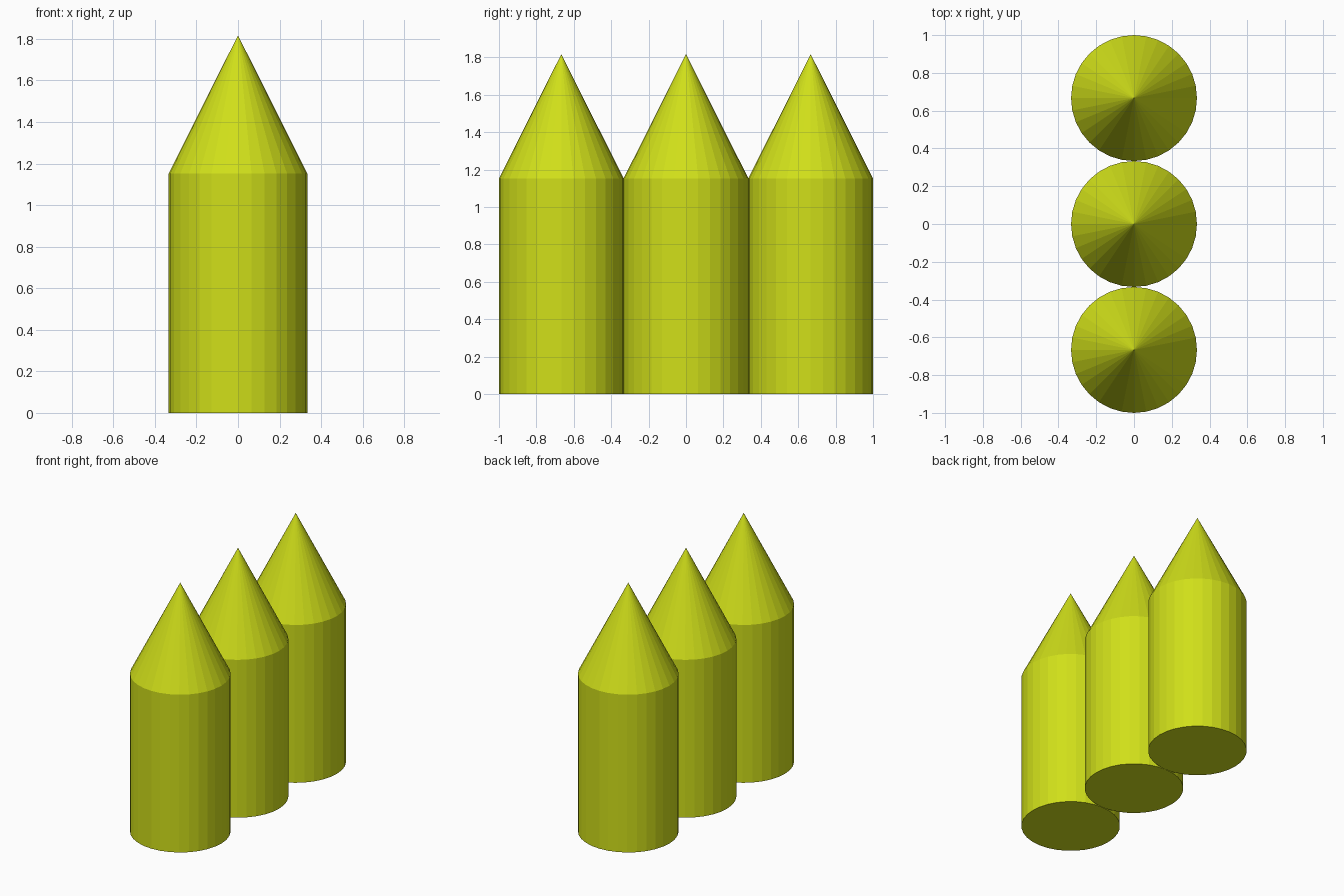
import bpy
import bmesh
from math import cos, sin, tau

if "Cube" in bpy.data.objects:
    bpy.data.objects.remove(bpy.data.objects["Cube"])

SIDES = 32
RADIUS = 1 / 3
BODY_H = 1.153
TIP_H = 1.817

mat = bpy.data.materials.new("yellow_green")
mat.diffuse_color = (0.63, 0.74, 0.01, 1)
mat.use_nodes = True
mat.node_tree.nodes["Principled BSDF"].inputs["Base Color"].default_value = mat.diffuse_color


def pointed_post(name, y):
    """Closed cylinder with a conical tip, flat shaded."""
    bm = bmesh.new()
    angles = [tau * i / SIDES for i in range(SIDES)]
    low, high = [[bm.verts.new((RADIUS * cos(a), RADIUS * sin(a), z)) for a in angles]
                 for z in (0, BODY_H)]
    tip = bm.verts.new((0, 0, TIP_H))
    bm.faces.new(low[::-1])
    for i in range(SIDES):
        j = (i + 1) % SIDES
        bm.faces.new((low[i], low[j], high[j], high[i]))
        bm.faces.new((high[i], high[j], tip))
    mesh = bpy.data.meshes.new(name)
    bm.to_mesh(mesh)
    bm.free()
    mesh.materials.append(mat)
    obj = bpy.data.objects.new(name, mesh)
    obj.location.y = y
    bpy.context.collection.objects.link(obj)


# Row of three touching posts
for name, k in (("front_post", -1), ("middle_post", 0), ("back_post", 1)):
    pointed_post(name, k * 2 * RADIUS)
